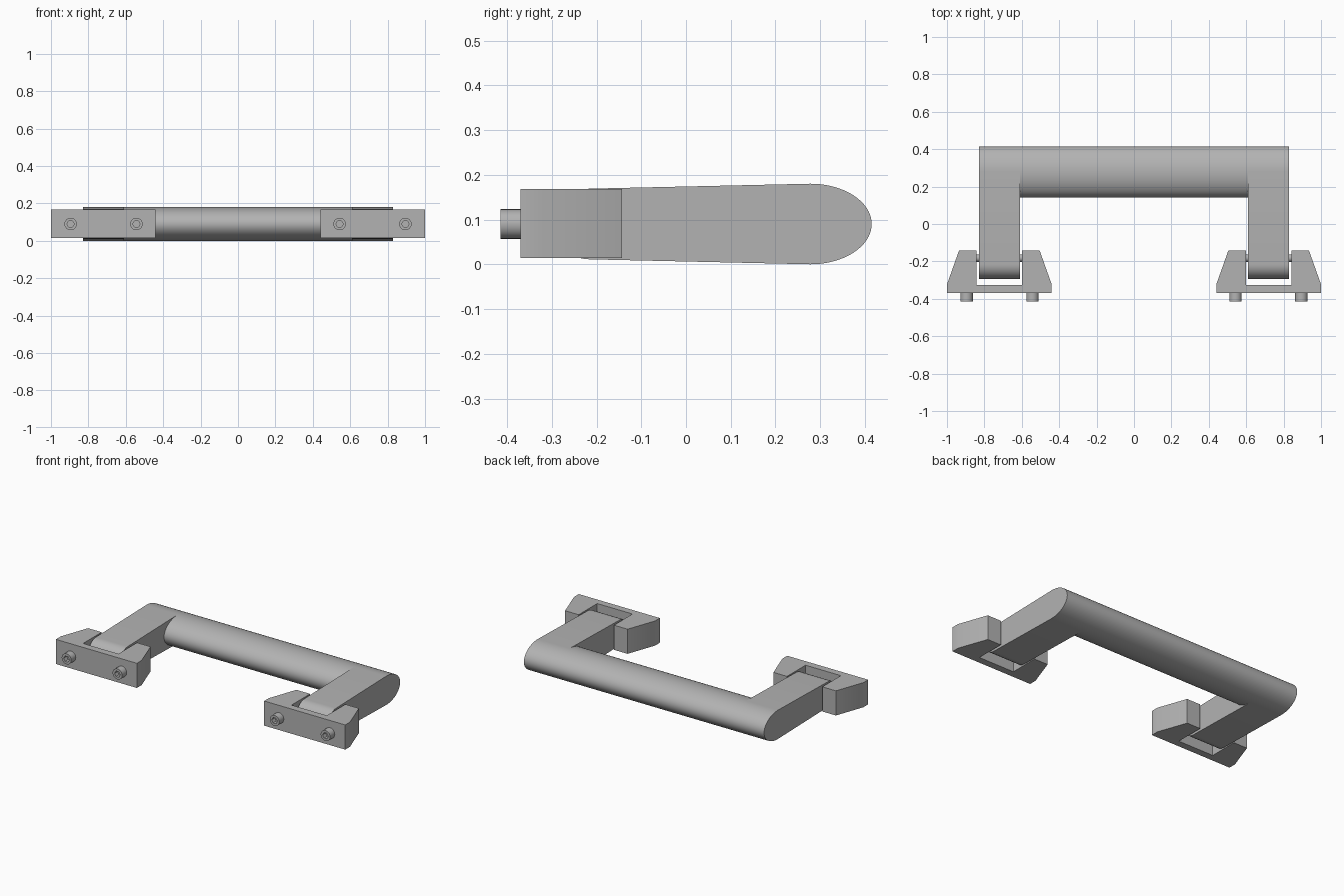
import bpy
import bmesh
from math import sin, cos, pi, radians

cube = bpy.data.objects.get("Cube")
if cube:
    bpy.data.objects.remove(cube)

metal = bpy.data.materials.new("satin_grey")
metal.use_nodes = True
GREY = (0.45, 0.45, 0.45, 1)
metal.diffuse_color = GREY
metal.node_tree.nodes["Principled BSDF"].inputs["Base Color"].default_value = GREY

MID = 0.09  # height of the handle's centre plane


def finish(name, bm, mirror=True):
    bmesh.ops.recalc_face_normals(bm, faces=bm.faces)
    mesh = bpy.data.meshes.new(name)
    bm.to_mesh(mesh)
    bm.free()
    mesh.materials.append(metal)
    obj = bpy.data.objects.new(name, mesh)
    bpy.context.collection.objects.link(obj)
    bpy.ops.object.select_all(action="DESELECT")
    obj.select_set(True)
    bpy.context.view_layer.objects.active = obj
    bpy.ops.object.shade_smooth_by_angle(angle=radians(30))
    if mirror:
        obj.modifiers.new("Mirror", "MIRROR").use_mirror_merge = False
    return obj


def prism(name, points, offset, mirror=True):
    """Extrude a closed 3D outline along an offset vector."""
    bm = bmesh.new()
    face = bm.faces.new([bm.verts.new(p) for p in points])
    ext = bmesh.ops.extrude_face_region(bm, geom=[face], use_keep_orig=True)
    moved = [v for v in ext["geom"] if isinstance(v, bmesh.types.BMVert)]
    bmesh.ops.translate(bm, verts=moved, vec=offset)
    return finish(name, bm, mirror)


def arc(cy, ry, rz, start, end, steps):
    angles = [start + (end - start) * i / steps for i in range(steps + 1)]
    return [(cy + ry * cos(a), MID + rz * sin(a)) for a in angles]


# Grip bar with an elliptical section
grip = arc(0.278, 0.137, 0.09, 0, 2 * pi, 64)[:-1]
prism("grip_bar", [(-0.612, y, z) for y, z in grip], (1.224, 0, 0), False)

# Tapered arms: elliptical at the grip, rounded at the hinge
side = arc(0.278, 0.137, 0.09, -pi / 2, pi / 2, 32)
side += arc(-0.215, 0.079, 0.079, pi / 2, 3 * pi / 2, 24)
prism("arm", [(0.61, y, z) for y, z in side], (0.22, 0, 0))

# Forked mounting brackets
half = [(0.28, -0.37), (0.28, -0.323), (0.216, -0.143), (0.122, -0.143), (0.122, -0.326)]
outline = half + [(-x, y) for x, y in reversed(half)]
prism("mounting_bracket", [(0.72 + x, y, 0.014) for x, y in outline], (0, 0, 0.154))

# Hinge pins
pin = arc(-0.182, 0.02, 0.02, 0, 2 * pi, 24)[:-1]
prism("hinge_pin", [(0.59, y, z) for y, z in pin], (0.26, 0, 0))


# Bolts with hexagonal sockets
def bolt(name, x):
    def round_rim(a):
        return 0.033

    def hex_rim(a):
        return 0.017 / cos((a % (pi / 3)) - pi / 6)

    bm = bmesh.new()
    rings = []
    for rim, y in ((round_rim, -0.365), (round_rim, -0.415), (hex_rim, -0.415), (hex_rim, -0.385)):
        angles = [2 * pi * i / 24 for i in range(24)]
        rings.append([bm.verts.new((x + rim(a) * cos(a), y, MID + rim(a) * sin(a))) for a in angles])
    for r, s in zip(rings, rings[1:]):
        for i in range(24):
            j = (i + 1) % 24
            bm.faces.new((r[i], r[j], s[j], s[i]))
    bm.faces.new(rings[0])
    bm.faces.new(rings[-1])
    finish(name, bm)


bolt("inner_bolt", 0.543)
bolt("outer_bolt", 0.895)
